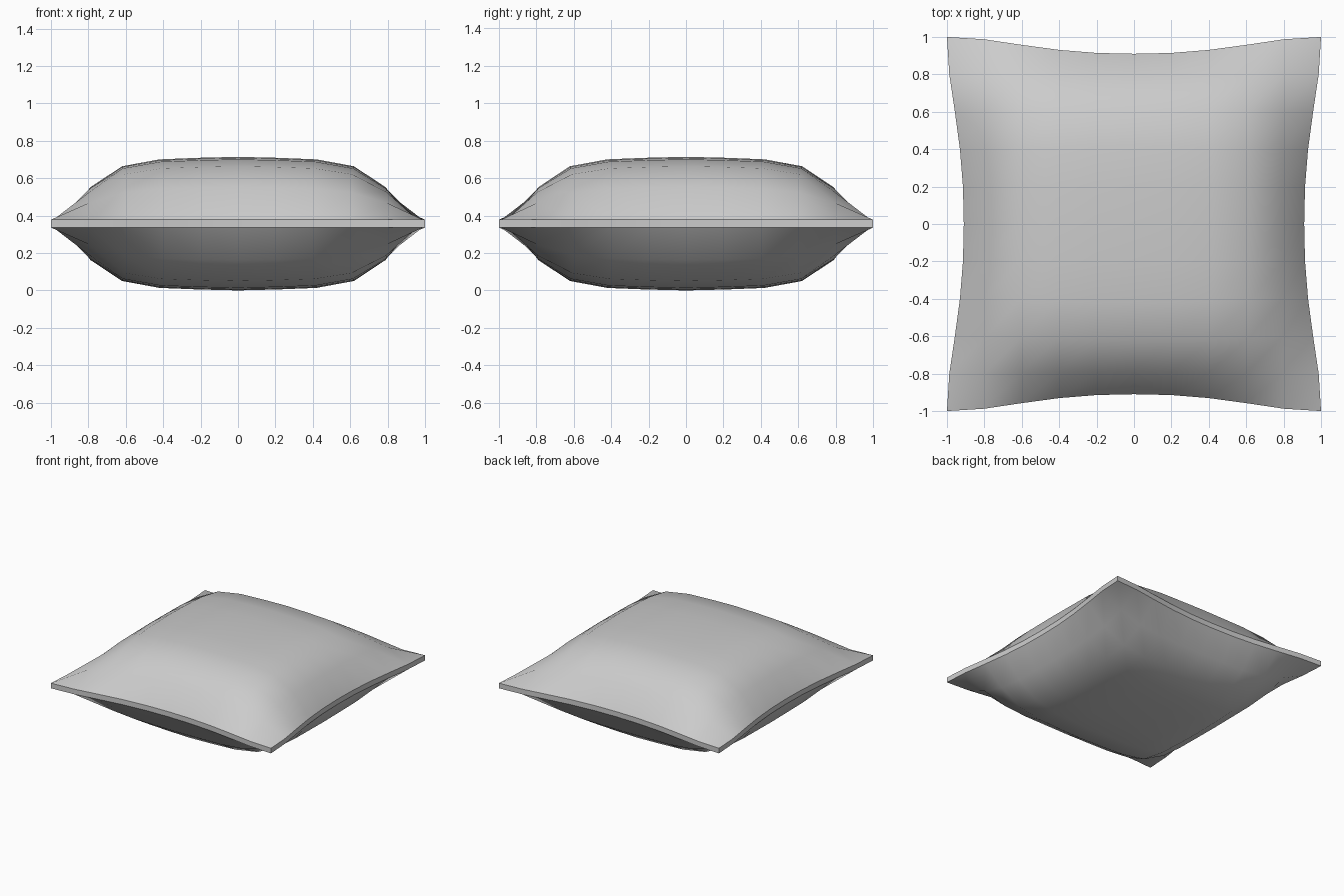
import bpy, bmesh

if "Cube" in bpy.data.objects:
    bpy.data.objects.remove(bpy.data.objects["Cube"])

# Profile samples at 0, .2, .4, .6, .8, 1 from the middle to the seam
PUFF = [1.0, 0.985, 0.96, 0.85, 0.515, 0.0]     # height fraction
SPREAD = [0.0, 0.21, 0.42, 0.62, 0.79, 0.91]    # position along mid line
PINCH = [1.0, 0.95, 0.77, 0.47, 0.14, 0.0]      # how far the seam is drawn in
MID, HALF_SEAM, HEIGHT = 0.357, 0.021, 0.336


def place(u, v):
    i, j = round(abs(u) * 5), round(abs(v) * 5)
    s = i / 5 + (SPREAD[i] - i / 5) * PINCH[j]
    return s if u >= 0 else -s


bm = bmesh.new()
# Top and bottom puffed panels
for side in (1, -1):
    panel = bmesh.ops.create_grid(bm, x_segments=10, y_segments=10, size=1)["verts"]
    for p in panel:
        u, v = p.co.x, p.co.y
        puff = PUFF[round(abs(u) * 5)] * PUFF[round(abs(v) * 5)]
        p.co = (place(u, v), place(v, u), MID + side * (HALF_SEAM + HEIGHT * puff))
    if side < 0:
        faces = list({f for p in panel for f in p.link_faces})
        bmesh.ops.reverse_faces(bm, faces=faces)

# Seam band joining the panels, with crisp edges
rim = [e for e in bm.edges if e.is_boundary]
bmesh.ops.bridge_loops(bm, edges=rim)
for f in bm.faces:
    f.smooth = True
for e in rim:
    e.smooth = False
for e in bm.edges:
    if all(abs(abs(c) - 1) < 0.001 for p in e.verts for c in p.co.xy):
        e.smooth = False
bmesh.ops.recalc_face_normals(bm, faces=bm.faces)

# Stand on the ground
low = min(p.co.z for p in bm.verts)
for p in bm.verts:
    p.co.z -= low

mesh = bpy.data.meshes.new("cushion")
bm.to_mesh(mesh)
bm.free()
bpy.context.collection.objects.link(bpy.data.objects.new("cushion", mesh))
